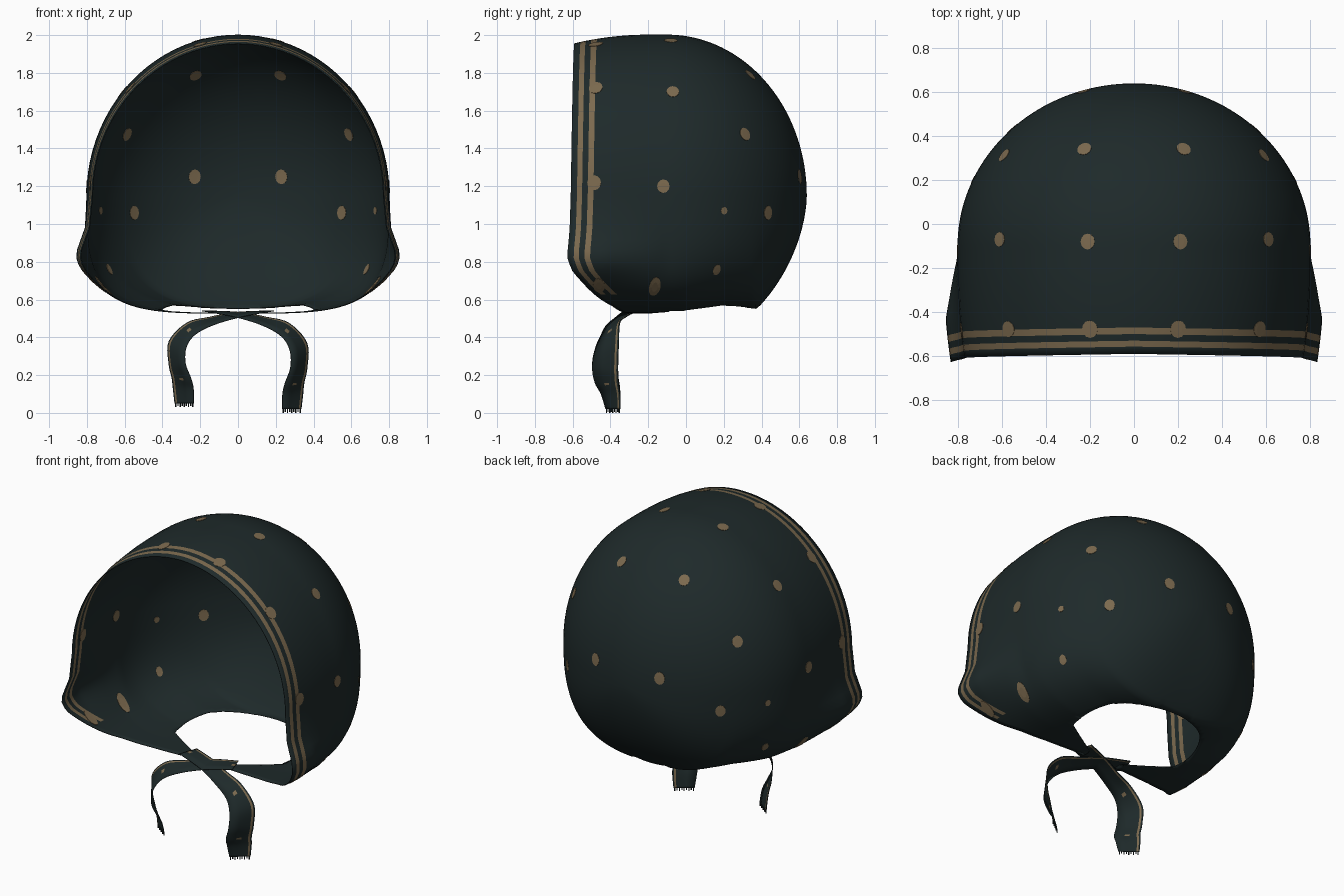
import bpy, bmesh, math
from mathutils import Vector
from mathutils.bvhtree import BVHTree

cube = bpy.data.objects.get("Cube")
if cube:
    bpy.data.objects.remove(cube)


def make_material(name, color):
    m = bpy.data.materials.new(name)
    m.use_nodes = True
    m.diffuse_color = color
    node = next(n for n in m.node_tree.nodes if n.type == 'BSDF_PRINCIPLED')
    node.inputs["Base Color"].default_value = color
    node.inputs["Roughness"].default_value = 0.9
    return m


fabric = make_material("dark green fabric", (0.013, 0.0225, 0.023, 1))
tan = make_material("tan print", (0.2, 0.143, 0.077, 1))


def finish(bm, name, thickness, smooth=True):
    me = bpy.data.meshes.new(name)
    bm.to_mesh(me)
    ob = bpy.data.objects.new(name, me)
    bpy.context.collection.objects.link(ob)
    me.materials.append(fabric)
    me.materials.append(tan)
    for p in me.polygons:
        p.use_smooth = smooth
    mod = ob.modifiers.new("cloth thickness", 'SOLIDIFY')
    mod.thickness = thickness
    mod.offset = 0


def interp(table, t):
    for (a, p), (b, q) in zip(table, table[1:]):
        if t <= b:
            k = (t - a) / (b - a)
            return p + (q - p) * k
    return table[-1][1]


def clamp(t):
    return max(0, min(1, t))


# Front rim: depth by angle down from the crown
RIM = [(0, -.59), (1.57, -.61), (1.84, -.63), (1.98, -.605), (2.14, -.55),
       (2.46, -.45), (2.64, -.39), (2.9, -.34), (3.15, -.31)]
MID, BACK, CENTRE = 0.1, 0.637, 1.15


def shell_point(a, side, y):
    f = math.sqrt(max(0, 1 - (max(y + .1, 0) / (BACK + .1)) ** 2))
    front = min(y + .2, 0) ** 2
    top = .85 * f - .3 * front
    # the nape tucks in under the back
    low = (.622 - .025 * clamp(5 * y)) * min(1, 1.36 * f ** 1.15)
    w = .8 * f - .18 * front
    s, c = max(math.sin(a), 0), math.cos(a)
    if c >= 0:
        return Vector((side * w * s, y, CENTRE + top * c))
    e = 2 / (4 - 1.3 * clamp((y + .2) / .6))
    x, z = w * s ** e, CENTRE - low * (-c) ** e
    # flare of the cheek corners
    x += .08 * math.exp(-((z - .81) / .14) ** 2) * clamp(-3 * (y + .1))
    return Vector((side * x, y, z))


def hole_half_width(y):
    if y < -.26:
        return .12
    if y < -.1:
        return .12 + (y + .26) / .16 * .265
    return .4 * math.sqrt(max(0, 1 - (y / .37) ** 2))


# Angles from crown to underside, closer together beneath
UP, LOW = 22, 36
half = [math.pi / 2 * i / UP for i in range(UP)]
half += [math.pi - math.pi / 2 * (1 - i / LOW) ** 1.7 for i in range(LOW + 1)]
around = [(a, 1) for a in half] + [(a, -1) for a in half[-2:0:-1]]

# Rows of cloth from rim to crown back
bands = [0, .033, .06, .09, .12]
FRONT, REAR = 24, 30
bm = bmesh.new()
rows = []
for i in range(len(bands) + FRONT + REAR):
    row = []
    for a, side in around:
        r = interp(RIM, a)
        if i < len(bands):
            y = r + bands[i]
        elif i < len(bands) + FRONT:
            k = (i - len(bands) + 1) / FRONT
            y = (r + bands[-1]) * (1 - k) + MID * k
        else:
            k = (i - len(bands) - FRONT + 1) / REAR
            y = MID + (BACK - MID) * math.sin(k * math.pi / 2)
        row.append(bm.verts.new(shell_point(a, side, y)))
    rows.append(row)
n = len(around)
for i in range(len(rows) - 1):
    for j in range(n):
        k = (j + 1) % n
        face = bm.faces.new((rows[i][j], rows[i][k], rows[i + 1][k], rows[i + 1][j]))
        # the printed stripes stop before the chin flaps
        face.material_index = int(i in (1, 3) and around[j][0] < 2.32)

# Neck opening
doomed = []
for face in bm.faces:
    p = face.calc_center_median()
    if p.z < .8 and abs(p.x) < hole_half_width(p.y):
        doomed.append(face)
bmesh.ops.delete(bm, geom=doomed, context='FACES')
bmesh.ops.remove_doubles(bm, verts=bm.verts, dist=.0005)
for v in bm.verts:
    if not v.is_boundary or v.co.z > .7:
        continue
    if v.co.y > -.1:
        length = math.hypot(v.co.x / .4, v.co.y / .37)
        if .8 < length < 1.2:
            v.co.x /= length
            v.co.y /= length
    elif abs(abs(v.co.x) - hole_half_width(v.co.y)) < .06:
        v.co.x = math.copysign(hole_half_width(v.co.y), v.co.x)
bmesh.ops.recalc_face_normals(bm, faces=bm.faces)
surface = BVHTree.FromBMesh(bm)
finish(bm, "bonnet_shell", .005)
bm.free()

# Printed dots moulded to the cloth: position, radius, stretch
DOTS = [(.23, .35, 1.8, .036, 1), (.6, .32, 1.48, .036, 1), (.21, -.08, 1.97, .036, 1),
        (.61, -.07, 1.7, .036, 1), (.8, -.12, 1.2, .036, 1), (.23, .6, 1.25, .036, 1.1),
        (.54, .42, 1.06, .034, 1.1), (.72, -.165, .665, .034, 2),
        (.2, -.478, 1.95, .04, 1), (.57, -.478, 1.72, .04, 1),
        (.8, -.488, 1.22, .04, 1), (.74, -.46, .68, .034, 1.7),
        (.77, .22, 1.07, .02, 1), (.68, .16, .76, .024, 1.3)]
bm = bmesh.new()
for x, y, z, r, stretch in [(s * d[0], *d[1:]) for d in DOTS for s in (1, -1)]:
    loc, normal, _, _ = surface.find_nearest(Vector((x, y, z)))
    u = (Vector((0, 0, 1)) if abs(normal.z) < .9 else Vector((0, 1, 0)))
    u = (u - normal * u.dot(normal)).normalized()
    v = normal.cross(u)
    rings = []
    for size in (r / 2, r):
        ring = []
        for k in range(12):
            t = math.tau * k / 12
            p = loc + u * size * stretch * math.cos(t) + v * size * .92 * math.sin(t)
            ring.append(bm.verts.new(surface.find_nearest(p)[0]))
        rings.append(ring)
    inner, outer = rings
    bm.faces.new(inner)
    for k in range(12):
        bm.faces.new((inner[k - 1], outer[k - 1], outer[k], inner[k]))
bmesh.ops.recalc_face_normals(bm, faces=bm.faces)
for face in bm.faces:
    face.material_index = 1
finish(bm, "printed_dots", .0095, smooth=False)
bm.free()

# Tie ribbons: centre point and half width vector along the length
TIE = [((-.17, -.27, .54), (.02, .06, .0)),
       ((0, -.32, .52), (.015, .05, .012)),
       ((.14, -.37, .485), (.01, .05, .022)),
       ((.25, -.40, .44), (.02, .05, .035)),
       ((.32, -.418, .35), (.045, .062, .02)),
       ((.322, -.428, .24), (.044, .068, .0)),
       ((.3, -.42, .16), (.05, .062, .0)),
       ((.29, -.4, .1), (.054, .05, .0)),
       ((.285, -.387, .02), (.05, .038, .0))]
COLUMNS = [-1, -.2, .2, .72, .88, 1]


def smooth_path(points, steps=5):
    out = []
    for i in range(len(points) - 1):
        p = [points[max(0, min(len(points) - 1, i + k))] for k in (-1, 0, 1, 2)]
        for s in range(steps):
            t = s / steps
            out.append(.5 * (2 * p[1] + (p[2] - p[0]) * t
                             + (2 * p[0] - 5 * p[1] + 4 * p[2] - p[3]) * t * t
                             + (3 * p[1] - p[0] - 3 * p[2] + p[3]) * t ** 3))
    return out + [points[-1]]


def tie(name, side, lift):
    centres = smooth_path([Vector(p) for p, _ in TIE])
    widths = smooth_path([Vector(w) for _, w in TIE])
    bm = bmesh.new()

    def vert(p):
        return bm.verts.new((side * p.x, p.y, p.z + lift * clamp((.5 - p.z) / .4)))
    strip = [[vert(c + w * k) for k in COLUMNS] for c, w in zip(centres, widths)]
    for i, (a, b) in enumerate(zip(strip, strip[1:])):
        for j in range(len(COLUMNS) - 1):
            face = bm.faces.new((a[j], a[j + 1], b[j + 1], b[j]))
            # an edge stripe and a spot every so often
            face.material_index = int(j == 3 or (j == 1 and i % 15 == 0))
    # frayed threads at the end
    end, w = centres[-1], widths[-1]
    for k in range(9):
        q = end + w * (k / 4.5 - .9)
        drop = Vector((0, 0, -.02 + .006 * (k % 2)))
        dx = w * .05
        bm.faces.new([vert(p) for p in (q - dx, q + dx, q + dx + drop, q - dx + drop)])
    finish(bm, name, .004)
    bm.free()


tie("left_tie", 1, 0)
tie("right_tie", -1, .03)
